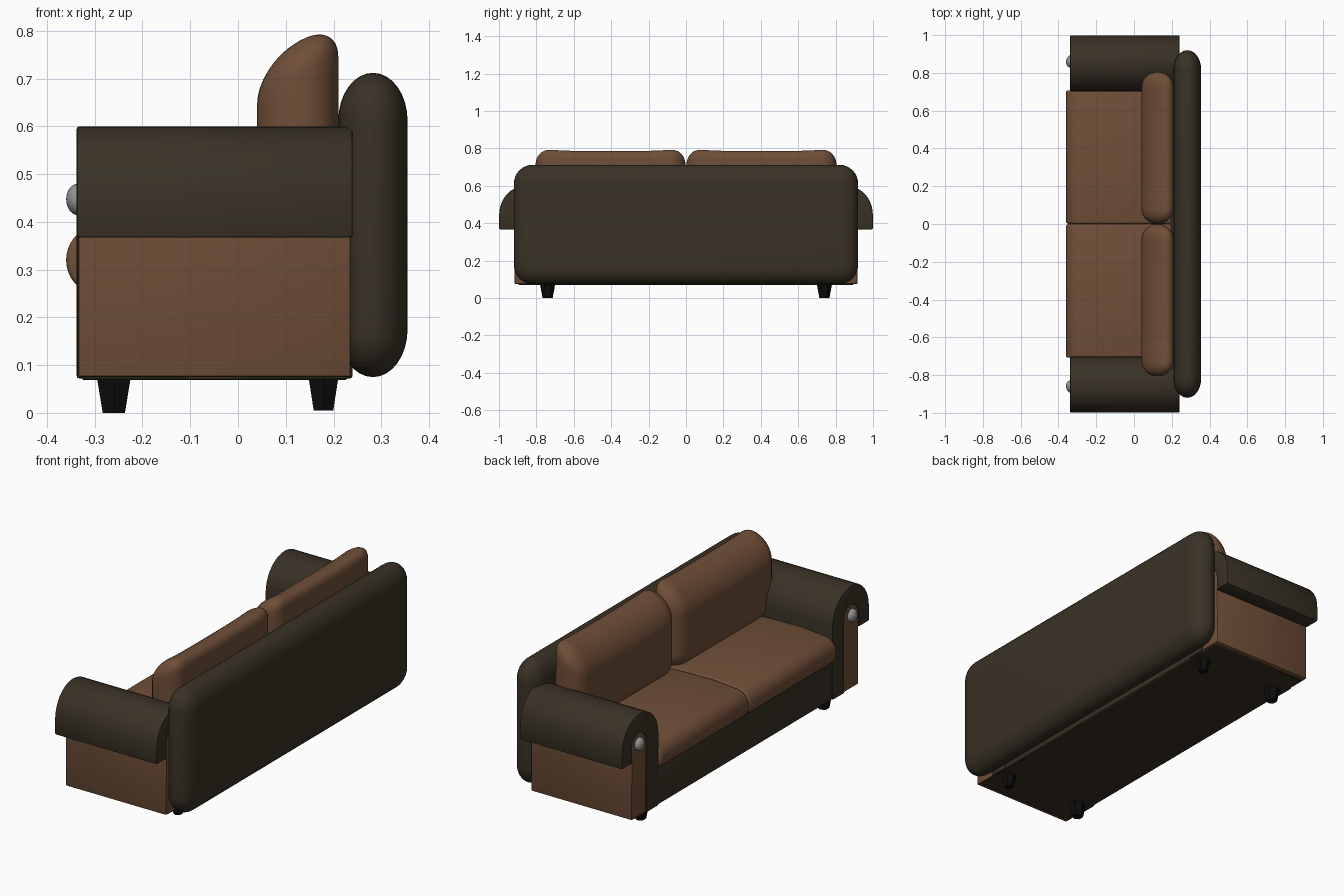
import bpy, bmesh, math
from mathutils import Vector

if "Cube" in bpy.data.objects:
    bpy.data.objects.remove(bpy.data.objects["Cube"])


def material(name, rgb):
    m = bpy.data.materials.new(name)
    m.diffuse_color = (*rgb, 1)
    m.use_nodes = True
    m.node_tree.nodes["Principled BSDF"].inputs["Base Color"].default_value = m.diffuse_color
    return m


BROWN = material("brown_leather", (0.162, 0.078, 0.040))
DARK = material("dark_brown_leather", (0.041, 0.031, 0.019))
BLACK = material("black_wood", (0.004, 0.004, 0.004))
GREY = material("grey_metal", (0.30, 0.30, 0.30))


def finish(name, bm, mat, angle=40):
    bmesh.ops.recalc_face_normals(bm, faces=bm.faces)
    me = bpy.data.meshes.new(name)
    bm.to_mesh(me)
    bm.free()
    me.materials.append(mat)
    ob = bpy.data.objects.new(name, me)
    bpy.context.collection.objects.link(ob)
    bpy.ops.object.select_all(action='DESELECT')
    ob.select_set(True)
    bpy.context.view_layer.objects.active = ob
    bpy.ops.object.shade_smooth_by_angle(angle=math.radians(angle))
    return ob


def bevel_sharp(bm, r, seg):
    edges = [e for e in bm.edges if e.calc_face_angle(0) > 0.7]
    bmesh.ops.bevel(bm, geom=edges, offset=r, segments=seg, profile=0.5, affect='EDGES')


def rounded_box(lo, hi, r, seg):
    bm = bmesh.new()
    bmesh.ops.create_cube(bm, size=1)
    for v in bm.verts:
        v.co = Vector([l + (c + 0.5) * (h - l) for c, l, h in zip(v.co, lo, hi)])
    bevel_sharp(bm, r, seg)
    return bm


def extrude(points, place, start, end, r=0.008, seg=2):
    """Extrude a 2D profile; place(a, b, t) maps it into space."""
    bm = bmesh.new()
    face = bm.faces.new([bm.verts.new(place(a, b, start)) for a, b in points])
    step = Vector(place(0, 0, end)) - Vector(place(0, 0, start))
    geo = bmesh.ops.extrude_face_region(bm, geom=[face], use_keep_orig=True)["geom"]
    bmesh.ops.translate(bm, vec=step, verts=[g for g in geo if isinstance(g, bmesh.types.BMVert)])
    bmesh.ops.recalc_face_normals(bm, faces=bm.faces)
    bevel_sharp(bm, r, seg)
    return bm


def arc(cx, cz, rx, rz, a0, a1, n=18):
    return [(cx + rx * math.cos(math.radians(a0 + (a1 - a0) * i / n)),
             cz + rz * math.sin(math.radians(a0 + (a1 - a0) * i / n))) for i in range(n + 1)]


# Back panel: pillow-edged slab, squashed in depth
bm = rounded_box((-0.1001, -0.92, 0.075), (0.1001, 0.92, 0.712), 0.1, 8)
for v in bm.verts:
    v.co.x = 0.2825 + v.co.x * 0.725
finish("back_panel", bm, DARK, 60)

# Base and underside
finish("base", rounded_box((-0.333, -0.71, 0.072), (0.235, 0.71, 0.29), 0.008, 2), DARK)
finish("underside", rounded_box((-0.328, -0.895, 0.069), (0.23, 0.895, 0.085), 0.004, 1), DARK)

CY, CZ = 0.857, 0.445
for s, side in ((1, "left"), (-1, "right")):
    def yz(a, b, t, s=s):
        return (t, s * a, b)

    def xz(a, b, t, s=s):
        return (a, s * t, b)

    # Arm core with arched front
    core = [(0.80, 0.075), (0.917, 0.075)] + arc(CY, CZ, 0.058, 0.055, 0, 180)
    finish(f"{side}_arm_core", extrude(core, yz, -0.335, 0.236, 0.006), BROWN)

    # Dark cover draped over the arm
    cover = (arc(CY, CZ, 0.142, 0.155, 0, 90, 10) + arc(CY, CZ, 0.155, 0.155, 90, 180, 10)[1:]
             + [(0.702, 0.072), (0.799, 0.072)]
             + arc(CY, CZ, 0.057, 0.055, 180, 0) + [(0.914, 0.367), (0.999, 0.367)])
    finish(f"{side}_arm_cover", extrude(cover, yz, -0.338, 0.24, 0.006), DARK)

    # Round button on the arm front
    bm = bmesh.new()
    bmesh.ops.create_uvsphere(bm, u_segments=24, v_segments=14, radius=0.033)
    for v in bm.verts:
        v.co = (-0.335 + v.co.x * 0.75, s * 0.86 + v.co.y, 0.447 + v.co.z)
    finish(f"{side}_arm_button", bm, GREY, 60)

    # Seat cushion with bulging front edge
    seat = arc(-0.29, 0.32, 0.07, 0.072, 90, 270) + [(0.2, 0.248), (0.2, 0.39), (0.0, 0.40), (-0.16, 0.402)]
    finish(f"{side}_seat_cushion", extrude(seat, xz, 0.001, 0.708, 0.012, 3), BROWN)

    # Back cushion: rounded, front sloping down, corners slightly raised
    y0, y1 = sorted((s * 0.002, s * 0.805))
    bm = rounded_box((0.04, y0, 0.37), (0.21, y1, 0.82), 0.08, 8)
    bmesh.ops.subdivide_edges(bm, edges=[e for e in bm.edges if e.calc_length() > 0.2],
                              cuts=9, use_grid_fill=True)
    for v in bm.verts:
        u = (v.co.y - (y0 + y1) / 2) / 0.4
        t = (0.21 - v.co.x) / 0.17
        k = min(max((v.co.z - 0.45) / 0.25, 0), 1)
        v.co.z += k * (0.016 * u ** 4 - 0.1 * t)
    finish(f"{side}_back_cushion", bm, BROWN, 60)

    # Tapered six-sided legs
    for x, r, z0, name in ((-0.26, 0.042, 0.0, "front"), (0.179, 0.037, 0.005, "back")):
        bm = bmesh.new()
        bmesh.ops.create_cone(bm, cap_ends=True, segments=6, radius1=r * 0.64, radius2=r, depth=0.08 - z0)
        bmesh.ops.translate(bm, vec=(x, s * 0.74, (0.08 + z0) / 2), verts=bm.verts)
        finish(f"{side}_{name}_leg", bm, BLACK, 30)
